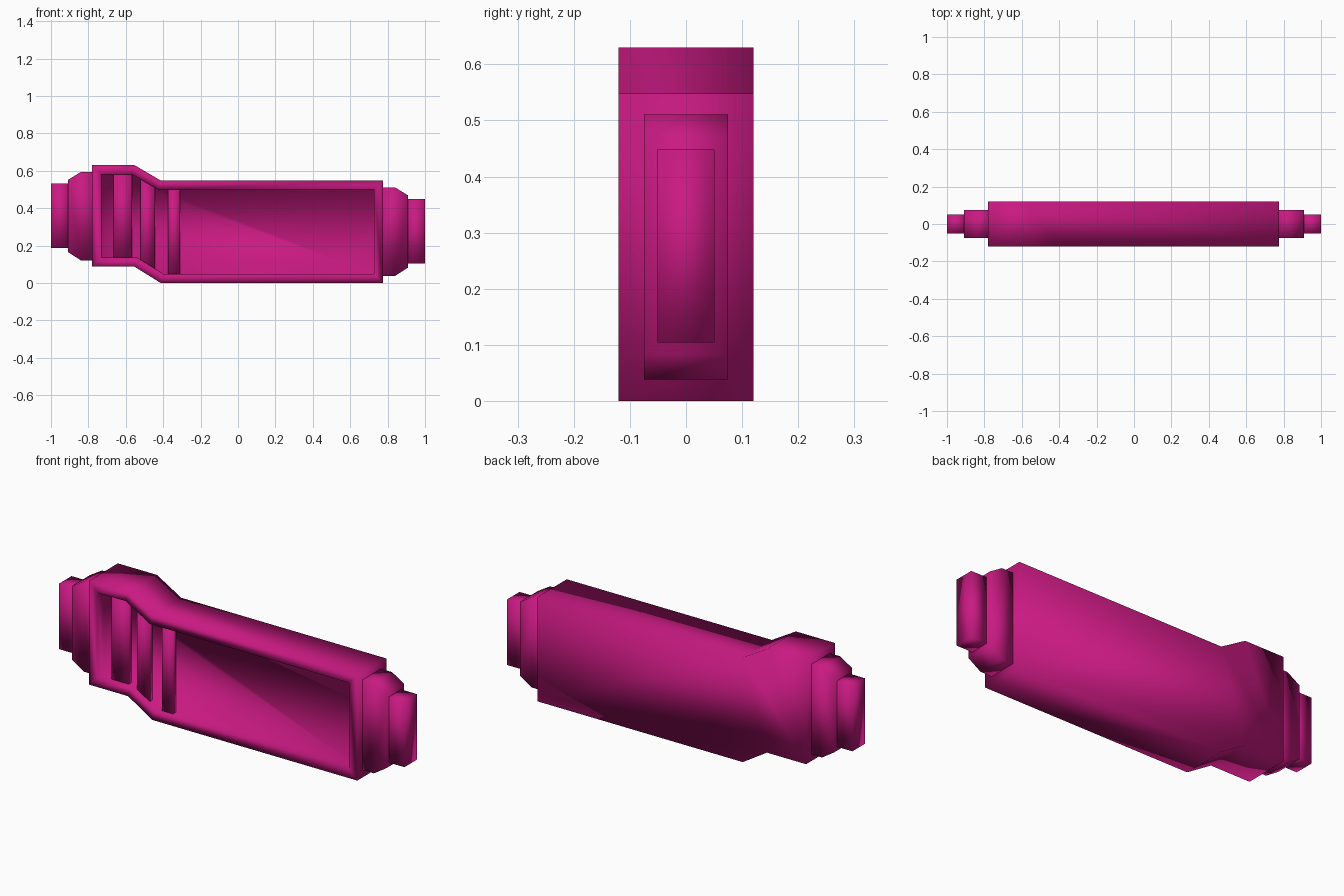
import bpy, bmesh

if "Cube" in bpy.data.objects:
    bpy.data.objects.remove(bpy.data.objects["Cube"])

mat = bpy.data.materials.new("magenta")
mat.diffuse_color = (0.58, 0.01, 0.22, 1)
mat.use_nodes = True
mat.node_tree.nodes["Principled BSDF"].inputs["Base Color"].default_value = mat.diffuse_color


def prism(name, outline, y0, y1, rim=0, depth=0):
    """Extrude an x-z outline from y0 (front) to y1, optionally recessing the front."""
    bm = bmesh.new()
    front = bm.faces.new([bm.verts.new((x, y0, z)) for x, z in outline])
    back = [bm.verts.new((x, y1, z)) for x, z in outline]
    n = len(outline)
    for i in range(n):
        j = (i + 1) % n
        bm.faces.new((front.verts[i], back[i], back[j], front.verts[j]))
    bm.faces.new(back[::-1])
    bmesh.ops.recalc_face_normals(bm, faces=bm.faces[:])
    if rim:
        bmesh.ops.inset_region(bm, faces=[front], thickness=rim, use_even_offset=True)
        wall = bmesh.ops.extrude_face_region(bm, geom=[front])
        verts = [g for g in wall["geom"] if isinstance(g, bmesh.types.BMVert)]
        bmesh.ops.translate(bm, verts=verts, vec=(0, depth, 0))
        if front.is_valid:
            bmesh.ops.delete(bm, geom=[front], context='FACES_ONLY')
        bmesh.ops.recalc_face_normals(bm, faces=bm.faces[:])
    for f in bm.faces:
        f.smooth = True
    mesh = bpy.data.meshes.new(name)
    bm.to_mesh(mesh)
    bm.free()
    mesh.materials.append(mat)
    obj = bpy.data.objects.new(name, mesh)
    bpy.context.collection.objects.link(obj)
    return obj


# Main casing with a recessed front panel
casing = [(-0.78, 0.087), (-0.553, 0.087), (-0.413, 0), (0.775, 0),
          (0.775, 0.548), (-0.413, 0.548), (-0.553, 0.63), (-0.78, 0.63)]
prism("casing", casing, -0.12, 0.12, rim=0.049, depth=0.05)


# Raised slats that follow the step in the panel
def step(x):
    return 0.084 * min(1, max(0, (-0.413 - x) / 0.14))


for i, (a, b) in enumerate([(-0.665, -0.567), (-0.52, -0.445), (-0.375, -0.31)]):
    prism(f"panel_slat_{i + 1}",
          [(a, 0.045 + step(a)), (b, 0.045 + step(b)),
           (b, 0.504 + step(b)), (a, 0.504 + step(a))], -0.095, -0.068)

# Stepped connectors at both ends, the left pair sitting higher
for side, s, lift in (("right", 1, 0), ("left", -1, 0.083)):
    collar = [(0.765, 0.038), (0.84, 0.038), (0.91, 0.083),
              (0.91, 0.468), (0.84, 0.511), (0.765, 0.511)]
    tip = [(0.90, 0.104), (1.0, 0.104), (1.0, 0.448), (0.90, 0.448)]
    prism(f"{side}_collar", [(s * x, z + lift) for x, z in collar], -0.075, 0.075)
    prism(f"{side}_tip", [(s * x, z + lift) for x, z in tip], -0.051, 0.051)
